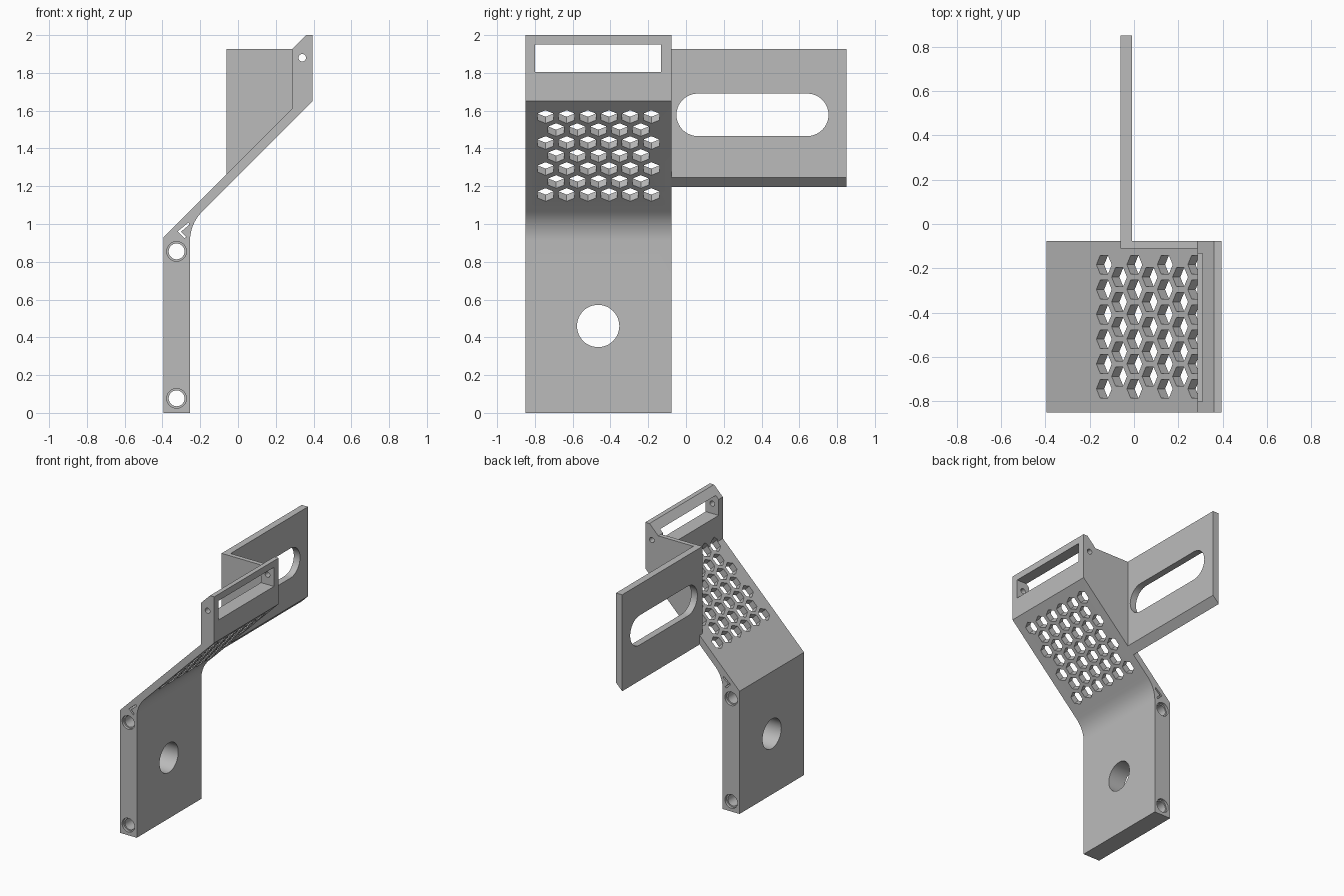
import bpy, bmesh, math
from mathutils import Vector, Matrix

if "Cube" in bpy.data.objects:
    bpy.data.objects.remove(bpy.data.objects["Cube"])

Y0, Y1 = -0.85, -0.077          # width of the main sheet
YM = (Y0 + Y1) / 2
S = math.sqrt(0.5)

grey = bpy.data.materials.new("grey plastic")
grey.diffuse_color = (0.5, 0.5, 0.5, 1)
grey.use_nodes = True
grey.node_tree.nodes["Principled BSDF"].inputs["Base Color"].default_value = grey.diffuse_color


def prism(name, points, vec):
    """Extrude a closed 3D outline along vec."""
    bm = bmesh.new()
    face = bm.faces.new([bm.verts.new(p) for p in points])
    ext = bmesh.ops.extrude_face_region(bm, geom=[face])
    moved = [g for g in ext["geom"] if isinstance(g, bmesh.types.BMVert)]
    bmesh.ops.translate(bm, verts=moved, vec=vec)
    bmesh.ops.recalc_face_normals(bm, faces=bm.faces)
    me = bpy.data.meshes.new(name)
    bm.to_mesh(me)
    bm.free()
    ob = bpy.data.objects.new(name, me)
    bpy.context.collection.objects.link(ob)
    me.materials.append(grey)
    return ob


def prism_y(name, xz, a, b):
    return prism(name, [(x, a, z) for x, z in xz], (0, b - a, 0))


def prism_x(name, yz, a, b):
    return prism(name, [(a, y, z) for y, z in yz], (b - a, 0, 0))


def arc(cx, cz, r, a, b, n):
    return [(cx + r * math.cos(math.radians(a + (b - a) * i / n)),
             cz + r * math.sin(math.radians(a + (b - a) * i / n))) for i in range(n + 1)]


def circle(cx, cz, r, n=40):
    return arc(cx, cz, r, 0, 360, n)[:-1]


def boolean(target, tool, op):
    mod = target.modifiers.new(op, 'BOOLEAN')
    mod.object, mod.operation, mod.solver = tool, op, 'EXACT'
    bpy.context.view_layer.update()
    dg = bpy.context.evaluated_depsgraph_get()
    me = bpy.data.meshes.new_from_object(target.evaluated_get(dg))
    target.modifiers.clear()
    target.data = me
    bpy.data.objects.remove(tool)


# bent sheet: foot, filleted bend, slope and upright head
t = 0.09
r = t / math.tan(math.radians(22.5))
fillet = arc(-0.254 + r, 1.001 - t, r, 180, 135, 10)
profile = [(-0.395, 0), (-0.254, 0)] + fillet + [
    (0.395, 1.65), (0.395, 2.0), (0.36, 2.0), (0.286, 1.926), (0.286, 1.611), (-0.395, 0.93)]
bracket = prism_y("bracket", profile, Y0, Y1)

# side wall and the arm plate that it carries
wall = prism_y("wall", [(-0.06, 1.22), (0.31, 1.59), (0.31, 1.926), (-0.06, 1.926)], Y0 + 0.739, Y1)
# keep the wall clear of the chamfer above the head
plate = prism_y("plate", [(-0.06, 1.195), (-0.008, 1.247), (-0.008, 1.926), (-0.06, 1.926)],
                Y0 + 0.739, 0.85)
wall.data.vertices.foreach_set("co", [c for v in wall.data.vertices for c in
                               (min(v.co.x, 0.286) if v.co.z > 1.8 else v.co.x, v.co.y, v.co.z)])
boolean(bracket, wall, 'UNION')
boolean(bracket, plate, 'UNION')

# long slot in the arm plate
slot = arc(0.642, 1.578, 0.1125, -90, 90, 20) + arc(0.062, 1.578, 0.1125, 90, 270, 20)
boolean(bracket, prism_x("arm_slot", slot, -0.2, 0.2), 'DIFFERENCE')

# round hole in the foot and window in the head
boolean(bracket, prism_x("foot_hole", circle(-0.465, 0.46, 0.112, 48), -0.6, 0), 'DIFFERENCE')
window = [(-0.8, 1.805), (-0.133, 1.805), (-0.133, 1.95), (-0.8, 1.95)]
boolean(bracket, prism_x("head_window", window, 0.2, 0.6), 'DIFFERENCE')

# pin holes running through the edges, with shallow counterbores
boolean(bracket, prism_y("head_pin", circle(0.34, 1.88, 0.02, 24), -1, 0), 'DIFFERENCE')
for z in (0.855, 0.077):
    boolean(bracket, prism_y("edge_hole", circle(-0.325, z, 0.042), -1, 0), 'DIFFERENCE')
    for y in (Y0, Y1):
        boolean(bracket, prism_y("counterbore", circle(-0.325, z, 0.052), y - 0.02, y + 0.02),
                'DIFFERENCE')

# thin chevron channel at the bend
chevron = [(-0.32, 0.96), (-0.262, 1.008), (-0.258, 0.996), (-0.302, 0.959),
           (-0.274, 0.932), (-0.283, 0.924)]
boolean(bracket, prism_y("chevron", chevron, -1, 0), 'DIFFERENCE')

# staggered hexagon holes, square to the slope
along, normal = Vector((S, 0, S)), Vector((-S, 0, S))
bm = bmesh.new()
for row in range(7):
    n = 6 - row % 2
    for k in range(n):
        c = Vector((-0.1175, YM + (k - (n - 1) / 2) * 0.112, 1.1725)) + along * (0.0972 * row)
        ring = [c + along * (0.049 * math.cos(i * math.pi / 3))
                + Vector((0, 0.049 * math.sin(i * math.pi / 3), 0)) for i in range(6)]
        lo = [bm.verts.new(p - normal * 0.06) for p in ring]
        hi = [bm.verts.new(p + normal * 0.06) for p in ring]
        bm.faces.new(lo)
        bm.faces.new(hi)
        for i in range(6):
            j = (i + 1) % 6
            bm.faces.new((lo[i], lo[j], hi[j], hi[i]))
bmesh.ops.recalc_face_normals(bm, faces=bm.faces)
me = bpy.data.meshes.new("hex_holes")
bm.to_mesh(me)
bm.free()
hexes = bpy.data.objects.new("hex_holes", me)
bpy.context.collection.objects.link(hexes)
me.materials.append(grey)
boolean(bracket, hexes, 'DIFFERENCE')

# smooth rounds, sharp edges
bracket.data.materials.clear()
bracket.data.materials.append(grey)
bpy.context.view_layer.objects.active = bracket
bracket.select_set(True)
bpy.ops.object.shade_smooth_by_angle(angle=math.radians(30))
